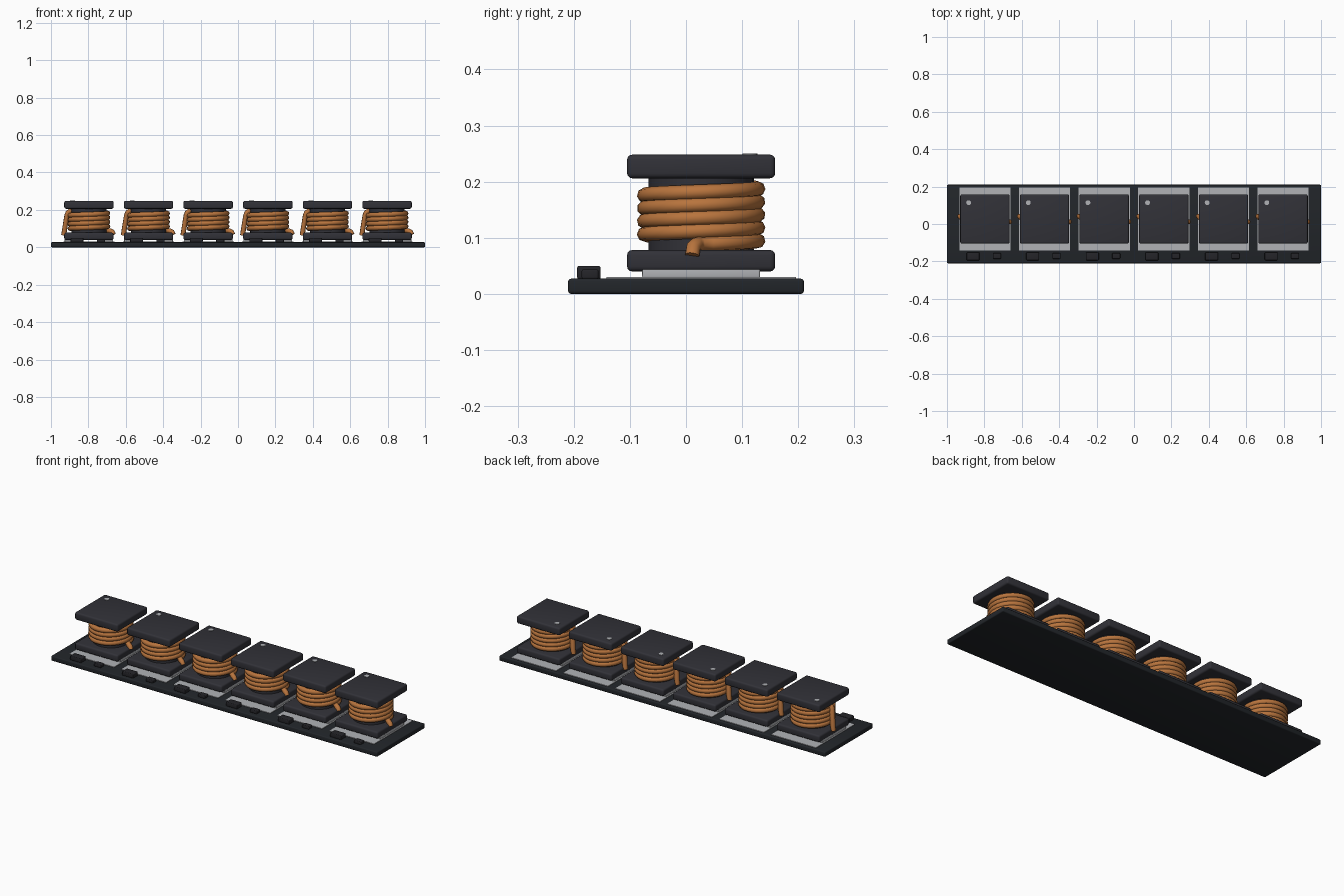
import bpy, bmesh
from math import sin, cos, pi, radians

if "Cube" in bpy.data.objects:
    bpy.data.objects.remove(bpy.data.objects["Cube"])


def material(name, rgb):
    m = bpy.data.materials.new(name)
    m.diffuse_color = (*rgb, 1)
    m.use_nodes = True
    m.node_tree.nodes["Principled BSDF"].inputs["Base Color"].default_value = m.diffuse_color
    return m


BOARD = material("board_black", (0.016, 0.019, 0.023))
FERRITE = material("ferrite", (0.031, 0.031, 0.039))
CHIP = material("chip_black", (0.018, 0.018, 0.022))
COPPER = material("copper", (0.48, 0.175, 0.047))
TIN = material("tin", (0.44, 0.45, 0.47))


def finish(ob, mat, angle=35):
    ob.data.materials.append(mat)
    bpy.ops.object.select_all(action='DESELECT')
    ob.select_set(True)
    bpy.context.view_layer.objects.active = ob
    bpy.ops.object.shade_smooth_by_angle(angle=radians(angle))
    return ob


def box(name, x, y, z, mat, bevel=0.0):
    """Box from (min, max) ranges, with optional rounded edges."""
    bm = bmesh.new()
    bmesh.ops.create_cube(bm, size=1)
    for v in bm.verts:
        v.co = [(lo + hi) / 2 + c * (hi - lo) for c, (lo, hi) in zip(v.co, (x, y, z))]
    if bevel:
        bmesh.ops.bevel(bm, geom=bm.edges[:], offset=bevel, segments=3,
                        profile=0.5, affect='EDGES')
    me = bpy.data.meshes.new(name)
    bm.to_mesh(me)
    bm.free()
    ob = bpy.data.objects.new(name, me)
    bpy.context.collection.objects.link(ob)
    return finish(ob, mat)


def cylinder(name, x, y, z, r, mat, sides=32):
    bpy.ops.mesh.primitive_cylinder_add(vertices=sides, radius=r, depth=z[1] - z[0],
                                        location=(x, y, (z[0] + z[1]) / 2))
    ob = bpy.context.object
    ob.name = name
    return finish(ob, mat)


def wire(name, pts, radius, mat):
    cu = bpy.data.curves.new(name, 'CURVE')
    cu.dimensions = '3D'
    cu.bevel_depth = radius
    cu.bevel_resolution = 2
    cu.use_fill_caps = True
    sp = cu.splines.new('POLY')
    sp.points.add(len(pts) - 1)
    for p, co in zip(sp.points, pts):
        p.co = (*co, 1)
    ob = bpy.data.objects.new(name, cu)
    bpy.context.collection.objects.link(ob)
    bpy.ops.object.select_all(action='DESELECT')
    ob.select_set(True)
    bpy.context.view_layer.objects.active = ob
    bpy.ops.object.convert(target='MESH')
    return finish(bpy.context.object, mat, 50)


def coil_points(cx, cy):
    """Lead out on the right, 4.5 rising turns, lead down on the left."""
    r, z0, z1, turns, n = 0.101, 0.089, 0.193, 4.5, 32
    steps = int(turns * n)
    pts = [(cx + 0.132, cy - 0.016, 0.068), (cx + 0.126, cy - 0.014, 0.082),
           (cx + 0.112, cy - 0.008, 0.088)]
    for i in range(steps + 1):
        t = i / steps
        a = 2 * pi * turns * t
        pts.append((cx + r * cos(a), cy + r * sin(a), z0 + (z1 - z0) * t))
    pts += [(cx - 0.112, cy - 0.004, 0.186), (cx - 0.118, cy, 0.170),
            (cx - 0.131, cy + 0.012, 0.090), (cx - 0.135, cy + 0.014, 0.064)]
    return pts


# circuit board
box("circuit_board", (-1, 1), (-0.21, 0.21), (0, 0.027), BOARD, 0.005)

CY, H = 0.027, 0.132
for i in range(6):
    cx = -0.797 + 0.3188 * i
    n = f"_{i + 1}"
    # solder pad and terminals
    box("solder_pad" + n, (cx - 0.137, cx + 0.137), (-0.142, 0.196), (0.026, 0.030), TIN)
    for side, s in (("left", -1), ("right", 1)):
        xs = sorted((cx + s * 0.065, cx + s * 0.130))
        box(f"terminal_{side}{n}", xs, (CY - 0.105, CY + 0.105), (0.028, 0.048), TIN, 0.003)
    # drum core
    box("lower_flange" + n, (cx - H, cx + H), (CY - H, CY + H), (0.040, 0.078), FERRITE, 0.009)
    cylinder("core_post" + n, cx, CY, (0.07, 0.215), 0.094, FERRITE)
    box("upper_flange" + n, (cx - H, cx + H), (CY - H, CY + H), (0.206, 0.248), FERRITE, 0.009)
    # copper winding
    wire("winding" + n, coil_points(cx, CY), 0.0135, COPPER)
    # polarity dot
    cylinder("polarity_dot" + n, cx - 0.087, CY + 0.087, (0.245, 0.250), 0.013, TIN, 20)
    # small chips along the front edge
    box("large_chip" + n, (cx - 0.098, cx - 0.029), (-0.194, -0.152), (0.026, 0.050), CHIP, 0.004)
    box("small_chip" + n, (cx + 0.042, cx + 0.086), (-0.186, -0.156), (0.026, 0.044), CHIP, 0.004)
